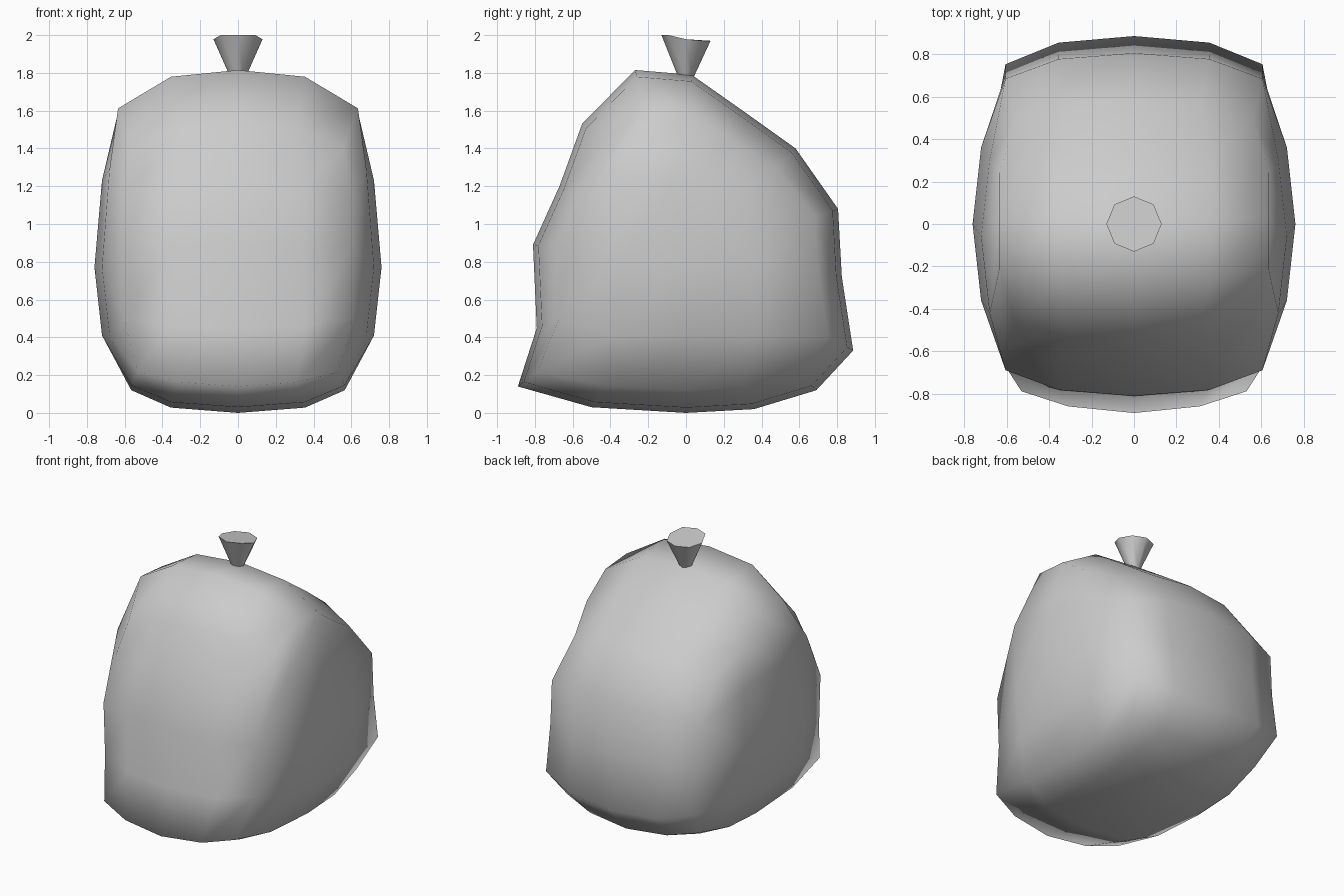
import bpy, bmesh, math

if "Cube" in bpy.data.objects:
    bpy.data.objects.remove(bpy.data.objects["Cube"])

# Side outline (y, z) of the sack at x = 0, walked round the border of a 4 x 4 grid
border = [(j, -2) for j in range(-2, 2)] + [(2, k) for k in range(-2, 2)] \
    + [(j, 2) for j in range(2, -2, -1)] + [(-2, k) for k in range(2, -2, -1)]
outline = [(-.89, .14), (-.5, .03), (0, 0), (.36, .02),
           (.69, .12), (.885, .33), (.825, .72), (.805, 1.08),
           (.58, 1.40), (.30, 1.6), (.03, 1.79), (-.27, 1.815),
           (-.55, 1.53), (-.67, 1.2), (-.81, .89), (-.79, .45)]
profile = dict(zip(border, outline))


def position(i, j, k):
    s = 1 if i > 0 else -1
    if (j, k) in profile:
        y, z = profile[(j, k)]
        corner = abs(j) == 2 and abs(k) == 2
        if i == 0:
            return (0, y, z)
        if abs(i) == 1:
            x, f = (.31 if corner else .355), .965
        else:
            x, f = (.53 if corner else .605), (.885 if corner else .85)
            if k == 2:
                f -= .05
                x += .03
            elif k == -2 and not corner:
                x -= .04
        return (s * x, y * f, .8 + (z - .8) * f)
    # rounded side panel
    x = .76 - .04 * (abs(j) + abs(k))
    return (s * x, j * .36 - (.06 * k if k > 0 else 0), .77 + (.46 if k > 0 else .36) * k - .06 * j * (k > 0))


# Sack: a cube cut 4 x 4 x 4, shaped by the outline
bm = bmesh.new()
grid = {}


def vert(c):
    if c not in grid:
        grid[c] = bm.verts.new(position(*c))
    return grid[c]


for axis in range(3):
    for side in (-2, 2):
        for a in range(-2, 2):
            for b in range(-2, 2):
                quad = []
                for u, v in ((a, b), (a + 1, b), (a + 1, b + 1), (a, b + 1)):
                    c = [u, v]
                    c.insert(axis, side)
                    quad.append(vert(tuple(c)))
                bm.faces.new(quad)
bmesh.ops.recalc_face_normals(bm, faces=bm.faces)
for f in bm.faces:
    f.smooth = True
mesh = bpy.data.meshes.new("sack")
bm.to_mesh(mesh)
bm.free()
bpy.context.collection.objects.link(bpy.data.objects.new("sack", mesh))

# Gathered neck: eight-sided flaring cone with a slightly slanted top
bpy.ops.mesh.primitive_cone_add(vertices=8, radius1=.042, radius2=.13, depth=.21, location=(0, 0, 1.885))
neck = bpy.context.object
neck.name = "tied_neck"
for v in neck.data.vertices:
    if v.co.z > 0:
        v.co.z = .115 - (.022 if v.co.y > -.05 else 0) - (.008 if v.co.y > .05 else 0)
bpy.ops.object.shade_smooth_by_angle(angle=math.radians(50))
